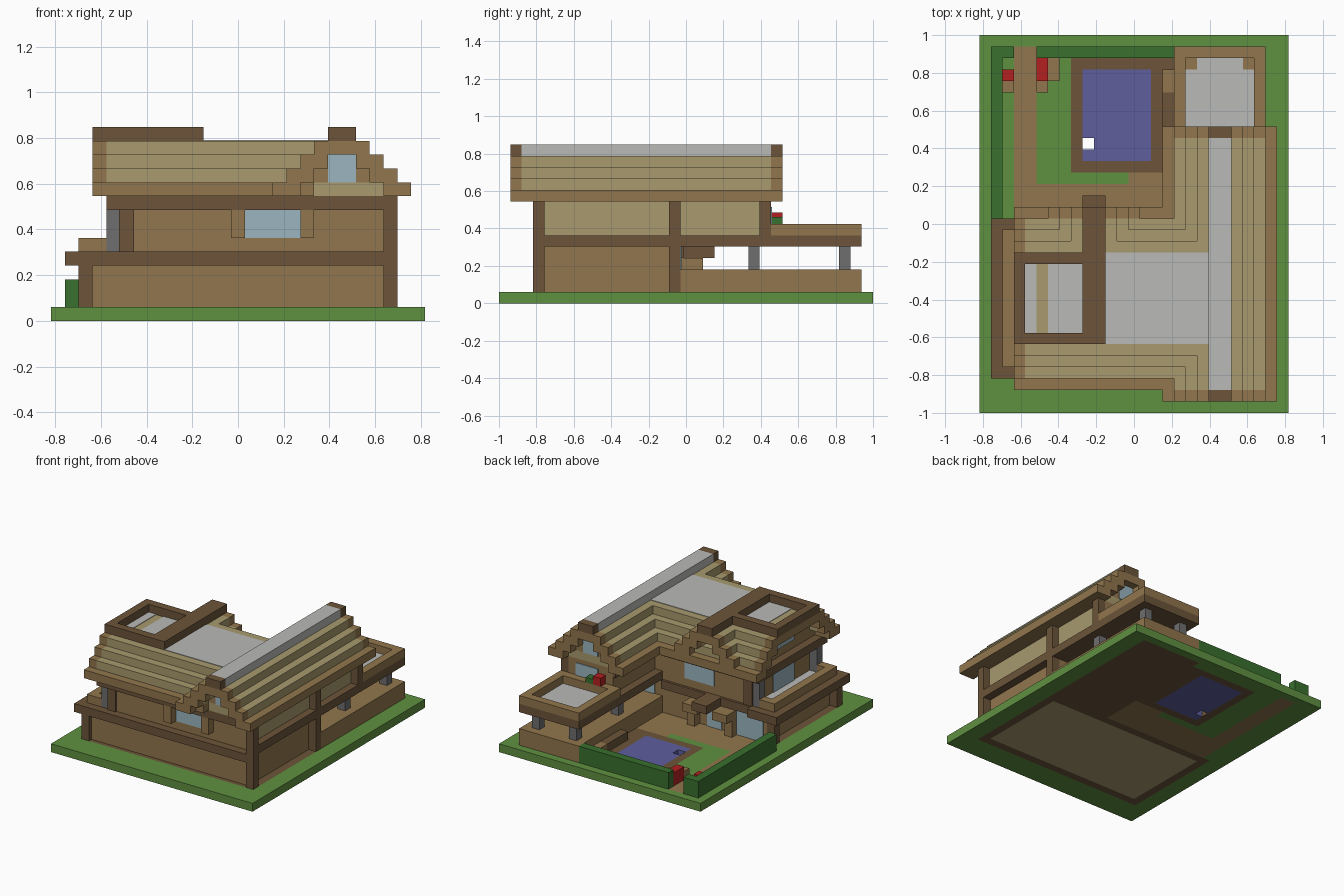
import bpy, bmesh
from mathutils import Matrix, Vector

U = 2 / 33  # block size
if "Cube" in bpy.data.objects:
    bpy.data.objects.remove(bpy.data.objects["Cube"])


def material(name, hexa):
    rgb = [int(hexa[n:n + 2], 16) / 255 for n in (0, 2, 4)]
    col = [c / 12.92 if c < 0.04 else ((c + 0.055) / 1.055) ** 2.4 for c in rgb] + [1]
    m = bpy.data.materials.new(name)
    m.use_nodes = True
    m.diffuse_color = col
    m.node_tree.nodes["Principled BSDF"].inputs["Base Color"].default_value = col
    return m


MATS = {n: material(n, h) for n, h in dict(
    grass="5f9040", hedge="38702e", wood="91764d", dark_wood="6c543a", tan="a89a6e",
    pale_grey="babbb7", pool_blue="5e5f9e", red="b42020", glass="9bb5bf", stone="6e6e6e").items()}


def finish(name, bm, mats):
    me = bpy.data.meshes.new(name)
    bm.to_mesh(me)
    bm.free()
    for m in mats:
        me.materials.append(MATS[m])
    ob = bpy.data.objects.new(name, me)
    bpy.context.collection.objects.link(ob)


def pos(i, j, k):
    return Vector(((i - 13.5) * U, (j - 16.5) * U, k * U))


def box(name, mat, i0, i1, j0, j1, k0, k1):
    bm = bmesh.new()
    a, b = pos(i0, j0, k0), pos(i1, j1, k1)
    bmesh.ops.create_cube(bm, size=1, matrix=Matrix.Translation((a + b) / 2)
                          @ Matrix.Diagonal((*(b - a), 1)))
    finish(name, bm, [mat])


def along(axis, name, mat, c0, c1, a0, a1, k0, k1):
    # box whose length a runs along the given axis, c runs across it
    ij = (a0, a1, c0, c1) if axis == "x" else (c0, c1, a0, a1)
    box(name, mat, *ij, k0, k1)


def slopes(name, axis, c, half, a0, a1, barge=False, sides=(-1, 1)):
    # stepped roof shell, two blocks wide per step
    for s in range(4):
        for d in sides:
            lo, hi = sorted((c + d * (half - s), c + d * (half - s - 2)))
            mat = "wood" if barge or s == 0 else "tan"
            along(axis, name, mat, lo, hi, a0, a1, 9 + s, 10 + s)


def ring(name, mat, i0, i1, j0, j1, k0, k1):
    box(name, mat, i0, i1, j0, j0 + 1, k0, k1)
    box(name, mat, i0, i1, j1 - 1, j1, k0, k1)
    box(name, mat, i0, i0 + 1, j0 + 1, j1 - 1, k0, k1)
    box(name, mat, i1 - 1, i1, j0 + 1, j1 - 1, k0, k1)


# ground slab: cells coloured by zone, later zones win, one open cell in the pool
ZONES = [("dark_wood", 2, 25, 3, 16), ("dark_wood", 17, 25, 16, 32), ("tan", 3, 24, 4, 15),
         ("wood", 3, 5, 16, 32), ("wood", 3, 17, 16, 20), ("wood", 13, 17, 20, 22),
         ("dark_wood", 8, 17, 21, 31), ("pool_blue", 9, 15, 22, 30)]
names = list(MATS)


def solid(i, j):
    return 0 <= i < 27 and 0 <= j < 33 and (i, j) != (9, 23)


bm = bmesh.new()
for i in range(27):
    for j in range(33):
        if not solid(i, j):
            continue
        zone = "grass"
        for m, i0, i1, j0, j1 in ZONES:
            if i0 <= i < i1 and j0 <= j < j1:
                zone = m
        corners = [(i, j), (i + 1, j), (i + 1, j + 1), (i, j + 1)]
        quads = [[(*c, 1) for c in corners], [(*c, 0) for c in reversed(corners)]]
        for n, (di, dj) in enumerate([(0, -1), (1, 0), (0, 1), (-1, 0)]):
            if not solid(i + di, j + dj):
                p, q = corners[n], corners[(n + 1) % 4]
                quads.append([(*p, 0), (*q, 0), (*q, 1), (*p, 1)])
        for quad in quads:
            bm.faces.new([bm.verts.new(pos(*v)) for v in quad]).material_index = names.index(zone)
bmesh.ops.remove_doubles(bm, verts=bm.verts, dist=U / 100)
finish("ground", bm, names)

# garden
box("side_hedge", "hedge", 1, 2, 17, 32, 1, 3)
box("back_hedge_short", "hedge", 2, 3, 31, 32, 1, 3)
box("back_hedge_long", "hedge", 5, 17, 31, 32, 1, 3)
box("gate_flowers", "red", 5, 6, 29, 31, 1, 2.6)
box("gate_flowers", "red", 2, 3, 29, 30, 1, 2.6)
box("gate_planter", "wood", 6, 7, 29, 31, 1, 2)
for i in (2, 5):
    box("gate_planter", "wood", i, i + 1, 28, 29, 1, 2)

# terrace with columns and back balcony
box("terrace", "wood", 17, 25, 16, 32, 1, 3)
box("terrace_step_low", "dark_wood", 16, 17, 24, 28, 1, 2)
box("terrace_step", "wood", 16, 17, 28, 30, 1, 2)
box("balcony_slab", "dark_wood", 17, 25, 16, 32, 5, 6)
ring("balcony_rail", "wood", 17, 25, 24, 32, 6, 7)
box("balcony_floor", "pale_grey", 18, 24, 25, 31, 6, 6.06)
for i in (18, 23):
    box("column_cap", "wood", i, i + 1, 30, 31, 6, 6.12)
    for j in (22, 30):
        box("terrace_column", "stone", i, i + 1, j, j + 1, 3, 5)
box("flower_box", "wood", 19, 22, 24, 25, 6, 7)
box("flower_red", "red", 19, 20, 24, 25, 7, 8)
box("flower_leaves", "hedge", 20, 21, 24, 25, 7, 7.6)

# ground floor
box("lower_walls", "wood", 3, 24, 4, 16, 1, 5)
for i in (2, 24):
    box("lower_front_post", "dark_wood", i, i + 1, 3, 4, 1, 4)
    box("lower_back_post", "dark_wood", i, i + 1, 15, 16, 1, 4)
box("front_wall", "wood", 3, 24, 3.5, 4, 1, 4)
box("front_band", "dark_wood", 1, 25, 3, 4, 4, 5)
box("back_band", "dark_wood", 3, 17, 16, 16.3, 4, 5)
box("back_window_low", "glass", 3.5, 8, 16, 16.1, 1, 4)
box("back_door", "glass", 9, 11, 16, 16.1, 1, 3.5)
box("back_window_terrace", "glass", 18, 22, 16, 16.1, 3, 5)

# porch canopy on the back
box("canopy_ridge", "dark_wood", 9, 11, 16.3, 19, 4, 5)
for a, b in ((7, 9), (11, 13)):
    box("canopy_slope", "wood", a, b, 16, 18, 3, 4)
for i in (7, 12):
    box("canopy_post", "wood", i, i + 1, 16, 17, 1, 3)

# side balcony on the left wing
box("side_balcony_deck", "dark_wood", 1, 5, 4, 17, 4, 5)
box("side_balcony_floor", "pale_grey", 3, 5, 5, 15, 5, 5.1)
box("side_rail", "wood", 2, 3, 4, 16, 5, 6)
for j in (4, 15):
    box("side_rail_end", "wood", 3, 4, j, j + 1, 5, 6)
    box("side_balcony_post", "stone", 4, 5, j, j + 1, 5, 8)
box("side_balcony_beam", "dark_wood", 4, 5, 4, 16, 8, 9)
box("side_window", "glass", 4.9, 5, 8, 12, 5, 8)

# upper floor
box("upper_walls", "wood", 5, 24, 4, 16, 5, 9)
box("upper_back_wing", "wood", 18, 24, 16, 24, 6, 9)
for j in (3.8, 15.2):
    box("upper_corner_post", "dark_wood", 4.9, 6, j, j + 1, 5, 8)
box("upper_front_band", "dark_wood", 4, 25, 3, 4, 8, 9)
box("upper_back_band", "dark_wood", 4, 17, 16, 16.3, 8, 9)
box("upper_back_wing_band", "dark_wood", 17.7, 18, 16, 24, 8, 9)
box("front_window", "glass", 14, 18, 3.9, 4, 6, 8)
for i in (13, 18):
    box("front_shutter", "wood", i, i + 1, 3, 4, 6, 8)
box("back_window", "glass", 10, 14, 16, 16.1, 6, 8)
box("balcony_door", "glass", 20, 23, 24, 24.1, 6, 8.5)
box("right_side_band", "dark_wood", 24, 25, 3, 16, 5, 6)
for j, top in ((3, 9), (15, 9), (23, 9)):
    box("right_post", "dark_wood", 24, 25, j, j + 1, 6, top)
for j in (3, 15):
    box("right_post_low", "dark_wood", 24, 25, j, j + 1, 1, 5)
for a, b in ((4, 15), (16, 23)):
    box("right_panel", "tan", 24, 24.1, a, b, 6, 9)

# right wing roof
slopes("right_roof", "y", 21, 5, 2, 24)
for j in (1, 24):
    slopes("right_barge", "y", 21, 5, j, j + 1, barge=True)
    box("ridge_end", "dark_wood", 20, 22, j, j + 1, 13, 14)
box("ridge", "pale_grey", 20, 22, 2, 24, 13, 14)

# left wing roof with flat top
slopes("left_roof", "x", 10, 8, 4, 19)
slopes("left_barge", "x", 10, 8, 3, 4, barge=True)
box("flat_roof", "tan", 4, 20, 6, 14, 12, 13)
box("flat_barge", "wood", 3, 4, 7, 13, 12, 13)
box("flat_roof_cover", "pale_grey", 11, 20, 6, 14, 13, 13.06)
for a, b in ((4, 5), (6, 9)):
    box("skylight_cover", "pale_grey", a, b, 7, 13, 13, 13.06)
ring("roof_frame", "dark_wood", 3, 10, 6, 14, 13, 14)
box("roof_frame_beam", "dark_wood", 9, 11, 6, 18, 13, 14)

# back dormer
slopes("dormer_roof", "y", 10, 5, 14, 17)
slopes("dormer_barge", "y", 10, 5, 17, 18, barge=True)

# gable walls with windows
for j, face in ((3, 2.9), (23, 24)):
    box("gable_beam", "tan", 18, 24, j, j + 1, 9, 10)
    box("gable_wall", "wood", 19, 23, j, j + 1, 10, 12)
    box("gable_window", "glass", 20, 22, face, face + 0.1, 10, 12)
for s in range(3):
    box("left_gable_wall", "wood", 5, 6, 4 + s, 16 - s, 9 + s, 10 + s)
box("left_gable_window", "glass", 4.9, 5, 8, 12, 10, 12)
box("dormer_wall", "wood", 7, 13, 15, 16, 9, 11)
box("dormer_window", "glass", 9, 11, 16, 16.1, 9.5, 11.5)
